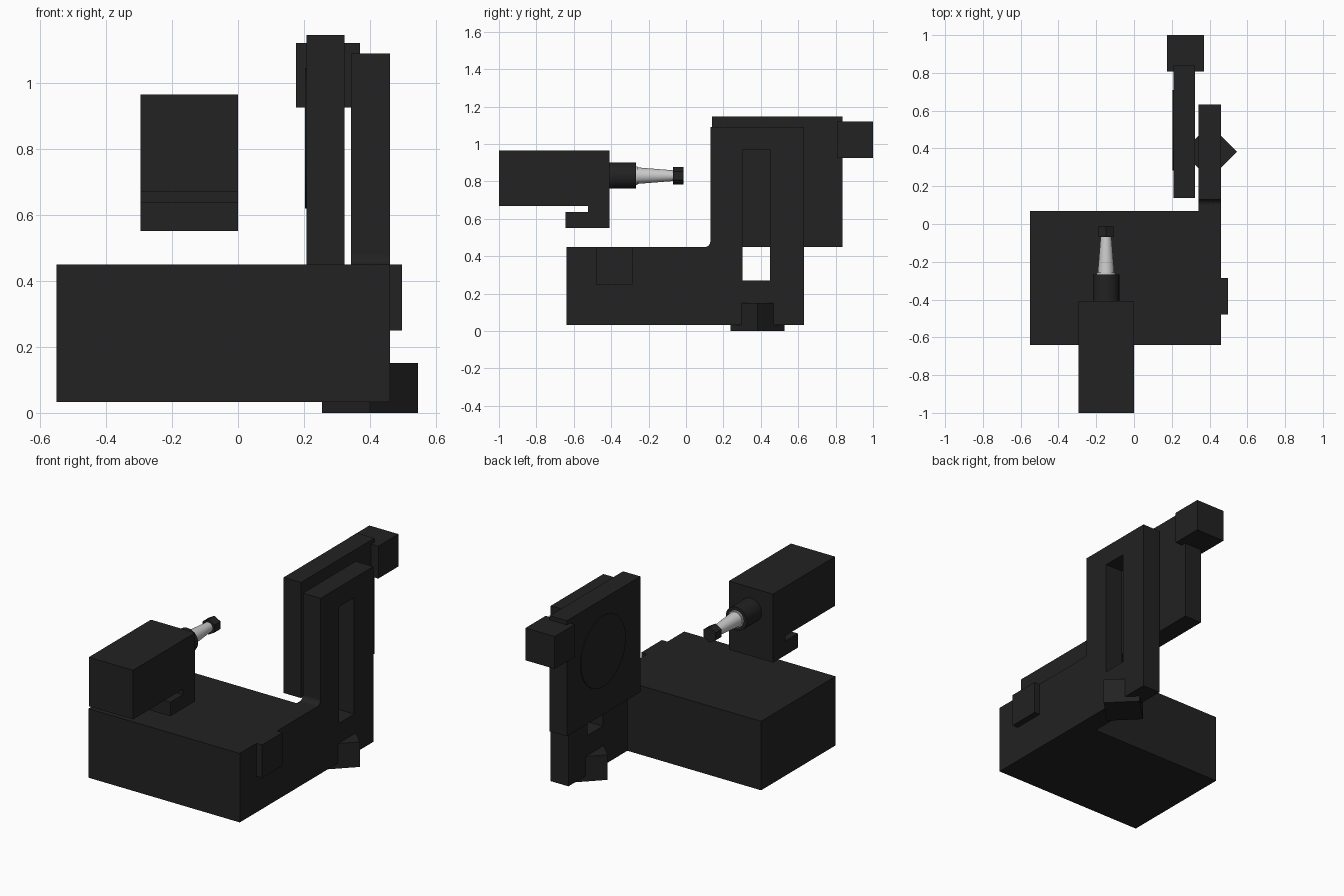
import bpy, bmesh, math
from mathutils import Vector

if "Cube" in bpy.data.objects:
    bpy.data.objects.remove(bpy.data.objects["Cube"])

dark = bpy.data.materials.new("dark_enamel")
dark.diffuse_color = (0.016, 0.016, 0.016, 1)
dark.use_nodes = True
dark.node_tree.nodes["Principled BSDF"].inputs["Base Color"].default_value = dark.diffuse_color


def finish(name, bm, mat=dark):
    bmesh.ops.recalc_face_normals(bm, faces=bm.faces)
    me = bpy.data.meshes.new(name)
    bm.to_mesh(me)
    bm.free()
    ob = bpy.data.objects.new(name, me)
    bpy.context.collection.objects.link(ob)
    if mat:
        me.materials.append(mat)
    return ob


def extrude_yz(name, pts, x0, x1):
    """Side profile in (y, z), extruded from x0 to x1."""
    bm = bmesh.new()
    face = bm.faces.new([bm.verts.new((x0, y, z)) for y, z in pts])
    ext = bmesh.ops.extrude_face_region(bm, geom=[face])["geom"]
    bmesh.ops.translate(bm, vec=(x1 - x0, 0, 0),
                        verts=[v for v in ext if isinstance(v, bmesh.types.BMVert)])
    return finish(name, bm)


def box(name, x, y, z):
    pts = [(y[0], z[0]), (y[1], z[0]), (y[1], z[1]), (y[0], z[1])]
    return extrude_yz(name, pts, *x)


def cylinder(name, p0, p1, r0, r1, sides=48, mat=dark, turn=0, smooth=True):
    """Cylinder or cone between two points."""
    a, b = Vector(p0), Vector(p1)
    bm = bmesh.new()
    bmesh.ops.create_cone(bm, cap_ends=True, segments=sides, radius1=r0,
                          radius2=r1, depth=(b - a).length)
    for v in bm.verts:
        v.co.rotate(bpy_euler(turn))
        v.co.rotate((b - a).to_track_quat('Z', 'Y'))
        v.co += (a + b) / 2
    ob = finish(name, bm, mat)
    if smooth:
        bpy.ops.object.select_all(action='DESELECT')
        bpy.context.view_layer.objects.active = ob
        ob.select_set(True)
        bpy.ops.object.shade_smooth_by_angle(angle=math.radians(35))
    return ob


def bpy_euler(turn):
    from mathutils import Euler
    return Euler((0, 0, turn))


# Machine base and side control panel
box("base", (-0.55, 0.345), (-0.64, 0.07), (0.033, 0.449))
box("side_panel", (0.455, 0.497), (-0.48, -0.285), (0.25, 0.449))

# Upright frame with a filleted inner corner and a vertical slot
fillet = [(0.10 + 0.03 * math.sin(a), 0.479 - 0.03 * math.cos(a))
          for a in [i * math.pi / 12 for i in range(7)]]
frame = extrude_yz("upright_frame", [(-0.64, 0.449), (-0.64, 0.033), (0.632, 0.033),
                                     (0.632, 1.09), (0.13, 1.09)] + fillet[::-1],
                   0.342, 0.46)
slot = box("slot_cutter", (0.2, 0.6), (0.303, 0.45), (0.27, 0.972))
slot.hide_render = True
mod = frame.modifiers.new("slot", 'BOOLEAN')
mod.operation, mod.object, mod.solver = 'DIFFERENCE', slot, 'EXACT'
bpy.context.view_layer.objects.active = frame
frame.select_set(True)
bpy.ops.object.modifier_apply(modifier=mod.name)
bpy.data.objects.remove(slot)

# Square foot turned on its corner
cylinder("diamond_foot", (0.4, 0.382, 0), (0.4, 0.382, 0.151), 0.145, 0.145,
         sides=4, smooth=False)

# Sliding carriage, round face plate and rear motor
box("carriage", (0.208, 0.323), (0.138, 0.838), (0.449, 1.146))
cylinder("face_plate", (0.215, 0.497, 0.833), (0.203, 0.497, 0.833), 0.213, 0.213, 64)
box("rear_motor", (0.176, 0.37), (0.808, 1.0), (0.926, 1.121))

# Spindle housing with hooked underside
extrude_yz("spindle_housing", [(-1.0, 0.965), (-1.0, 0.669), (-0.525, 0.669),
                               (-0.525, 0.637), (-0.645, 0.637), (-0.645, 0.552),
                               (-0.408, 0.552), (-0.408, 0.965)], -0.295, 0.0)

# Spindle nose, grey tapered holder and hexagonal tip
X, Z = -0.148, 0.831
cylinder("spindle_nose", (X, -0.42, Z), (X, -0.268, Z), 0.07, 0.07)
cylinder("holder_flange", (X, -0.27, Z), (X, -0.258, Z), 0.05, 0.05, mat=None)
cylinder("tapered_holder", (X, -0.26, Z), (X, -0.06, Z), 0.044, 0.028, mat=None)
cylinder("hex_tip", (X, -0.07, Z), (X, -0.013, Z), 0.046, 0.046, sides=6, smooth=False)
